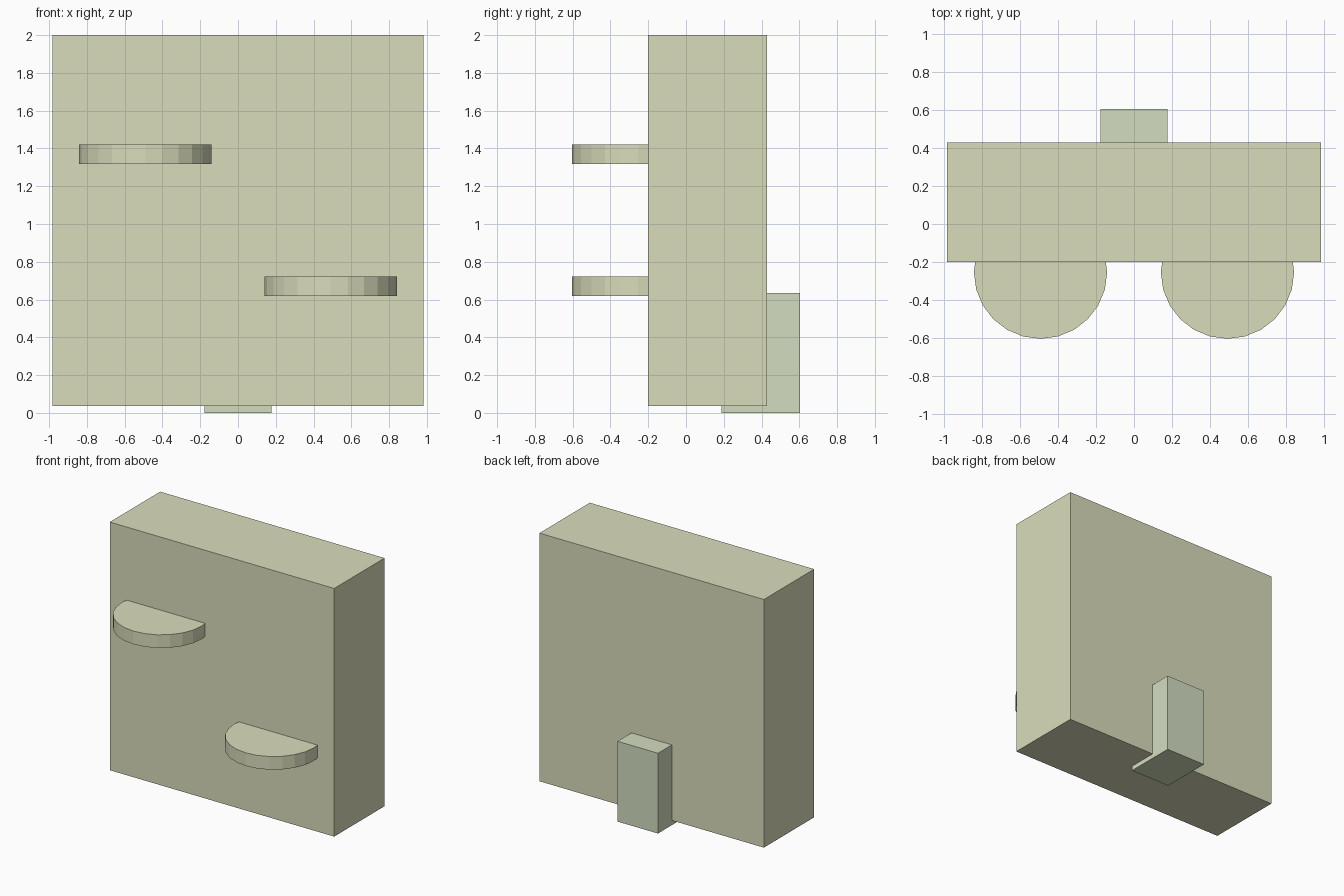
import bpy

if "Cube" in bpy.data.objects:
    bpy.data.objects.remove(bpy.data.objects["Cube"])


def material(name, rgb):
    mat = bpy.data.materials.new(name)
    mat.diffuse_color = (*rgb, 1.0)
    mat.use_nodes = True
    mat.node_tree.nodes["Principled BSDF"].inputs["Base Color"].default_value = mat.diffuse_color
    return mat


wall_mat = material("pale_khaki", (0.70, 0.72, 0.50))
block_mat = material("pale_green", (0.65, 0.72, 0.53))


def box(name, low, high, mat):
    center = [(a + b) / 2 for a, b in zip(low, high)]
    bpy.ops.mesh.primitive_cube_add(size=1, location=center)
    obj = bpy.context.object
    obj.name = name
    obj.scale = [b - a for a, b in zip(low, high)]
    bpy.ops.object.transform_apply(location=False, rotation=False, scale=True)
    obj.data.materials.append(mat)


def ledge(name, x, z):
    bpy.ops.mesh.primitive_cylinder_add(
        vertices=24, radius=0.35, depth=0.104, location=(x, -0.253, z))
    obj = bpy.context.object
    obj.name = name
    obj.data.materials.append(wall_mat)


# Thick square wall
box("wall", (-0.982, -0.2, 0.037), (0.982, 0.429, 2.0), wall_mat)

# Round ledges sunk into the front of the wall
ledge("upper_ledge", -0.491, 1.37)
ledge("lower_ledge", 0.491, 0.67)

# Small block set into the lower back, reaching the ground
box("back_block", (-0.177, 0.187, 0.0), (0.177, 0.603, 0.635), block_mat)
